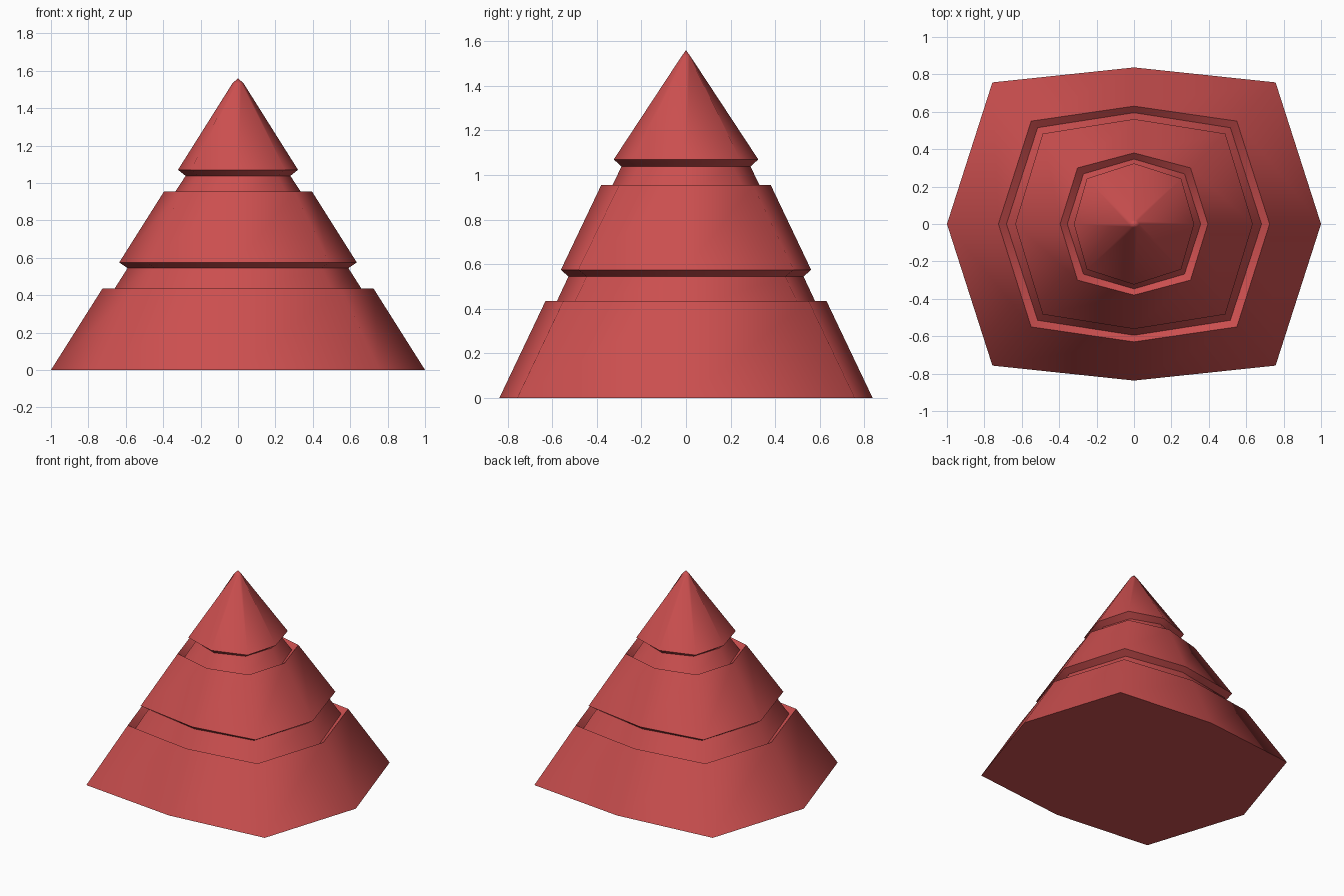
import bpy, bmesh

if "Cube" in bpy.data.objects:
    bpy.data.objects.remove(bpy.data.objects["Cube"])

red = bpy.data.materials.new("soft_red")
red.diffuse_color = (0.60, 0.078, 0.078, 1)
red.use_nodes = True
red.node_tree.nodes["Principled BSDF"].inputs["Base Color"].default_value = red.diffuse_color

# Profile rings from base to near tip:
# (height, side point x, corner x, corner y, front point y, sharp crease)
rings = [
    (0.000, 1.000, 0.757, 0.757, 0.837, True),   # base rim
    (0.435, 0.725, 0.550, 0.550, 0.630, True),   # lower tier rim
    (0.400, 0.682, 0.515, 0.515, 0.595, True),   # bottom of lower groove
    (0.545, 0.590, 0.448, 0.445, 0.527, True),   # under middle tier
    (0.575, 0.635, 0.488, 0.483, 0.561, True),   # middle tier skirt
    (0.955, 0.395, 0.302, 0.300, 0.380, True),   # middle tier rim
    (0.920, 0.357, 0.270, 0.268, 0.347, True),   # bottom of upper groove
    (1.038, 0.280, 0.213, 0.210, 0.289, True),   # under top tier
    (1.070, 0.321, 0.252, 0.243, 0.324, True),   # top tier skirt
    (1.532, 0.030, 0.018, 0.016, 0.020, False),  # blunted tip
]
TIP = 1.56

bm = bmesh.new()


def add_ring(z, sx, cx, cy, fy):
    """Eight-sided loop with four corners and four mid points."""
    pts = [(sx, 0), (cx, cy), (0, fy), (-cx, cy),
           (-sx, 0), (-cx, -cy), (0, -fy), (cx, -cy)]
    return [bm.verts.new((x, y, z)) for x, y in pts]


loops = [add_ring(*r[:5]) for r in rings]

# Side walls
for a, b in zip(loops, loops[1:]):
    for i in range(8):
        j = (i + 1) % 8
        bm.faces.new((a[i], a[j], b[j], b[i])).smooth = True

# Pointed cap and flat underside
tip = bm.verts.new((0, 0, TIP))
for i in range(8):
    bm.faces.new((loops[-1][i], loops[-1][(i + 1) % 8], tip)).smooth = True
bm.faces.new(loops[0][::-1])

# Crisp creases around each rim, smooth around the sides
for loop, r in zip(loops, rings):
    if r[5]:
        for i in range(8):
            bm.edges.get((loop[i], loop[(i + 1) % 8])).smooth = False

bmesh.ops.recalc_face_normals(bm, faces=bm.faces)
mesh = bpy.data.meshes.new("tiered_cone")
bm.to_mesh(mesh)
bm.free()
mesh.materials.append(red)
bpy.context.collection.objects.link(bpy.data.objects.new("tiered_cone", mesh))
